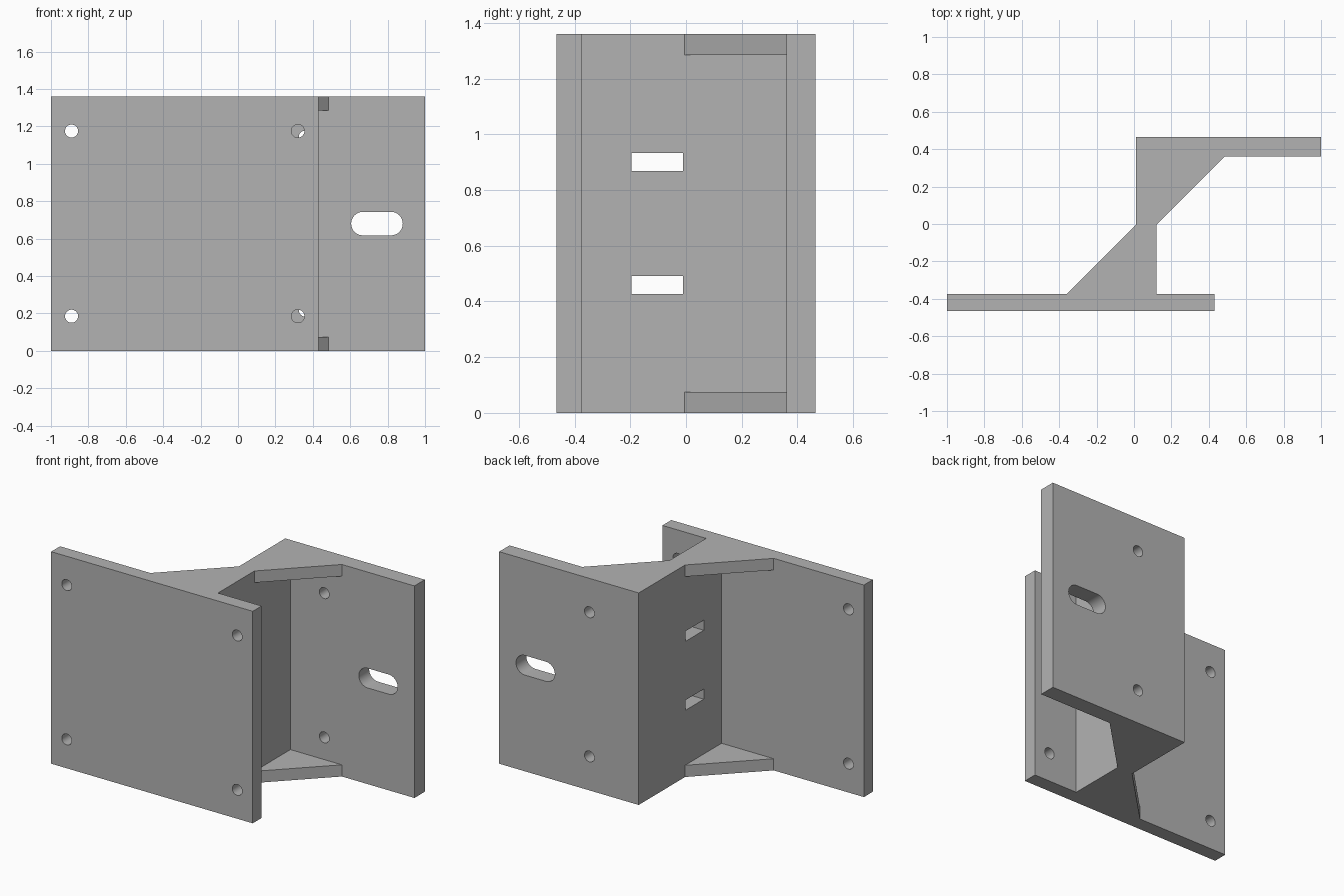
import bpy
import bmesh
from math import cos, sin, pi
from mathutils import Matrix

cube = bpy.data.objects.get("Cube")
if cube:
    bpy.data.objects.remove(cube, do_unlink=True)

HEIGHT = 1.36
MID = HEIGHT / 2
GUSSET = 0.075                       # gusset thickness
FRONT, FRONT_IN = -0.465, -0.375     # front plate faces in y
BACK_IN, BACK = 0.36, 0.465          # back plate faces in y
WEB_L, WEB_R = 0.01, 0.12            # web faces in x

grey = bpy.data.materials.new("plain grey")
grey.use_nodes = True
COLOR = (0.45, 0.45, 0.45, 1)
grey.diffuse_color = COLOR
grey.node_tree.nodes["Principled BSDF"].inputs["Base Color"].default_value = COLOR


def prism(name, outline, low, high, turn=None):
    """Extrude a 2D outline from low to high, optionally turned."""
    bm = bmesh.new()
    face = bm.faces.new([bm.verts.new((x, y, low)) for x, y in outline])
    top = bmesh.ops.extrude_face_region(bm, geom=[face])["geom"]
    bmesh.ops.translate(bm, vec=(0, 0, high - low),
                        verts=[v for v in top if isinstance(v, bmesh.types.BMVert)])
    if turn:
        bm.transform(turn)
    bmesh.ops.recalc_face_normals(bm, faces=bm.faces)
    mesh = bpy.data.meshes.new(name)
    bm.to_mesh(mesh)
    bm.free()
    mesh.materials.append(grey)
    obj = bpy.data.objects.new(name, mesh)
    bpy.context.collection.objects.link(obj)
    return obj


def combine(target, tool, operation):
    """Apply a boolean and discard the tool."""
    mod = target.modifiers.new(tool.name, "BOOLEAN")
    mod.operation, mod.object, mod.solver = operation, tool, "EXACT"
    bpy.context.view_layer.objects.active = target
    bpy.ops.object.modifier_apply(modifier=mod.name)
    bpy.data.objects.remove(tool, do_unlink=True)


def slot(x, z, radius, half=0, steps=16):
    """Round hole, or a rounded slot when half is above zero."""
    points = []
    for side in (1, -1):
        for i in range(steps + (half > 0)):
            a = pi * i / steps - side * pi / 2
            points.append((x + side * half + radius * cos(a), z + radius * sin(a)))
    return points


# Z-shaped body: front plate, web and back plate in one section
body = prism("bracket_body", [
    (-1, FRONT), (0.43, FRONT), (0.43, FRONT_IN), (WEB_R, FRONT_IN),
    (WEB_R, BACK_IN), (1, BACK_IN), (1, BACK), (WEB_L, BACK),
    (WEB_L, FRONT_IN), (-1, FRONT_IN)], 0, HEIGHT)

# Triangular gussets at the top and bottom, sunk into the body
core = (WEB_L + WEB_R) / 2
front_tri = [(WEB_L, -0.005), (-0.36, FRONT_IN), (-0.36, -0.42), (core, -0.42), (core, -0.005)]
back_tri = [(WEB_R, -0.005), (0.485, BACK_IN), (0.485, 0.41), (core, 0.41), (core, -0.005)]
for low in (0, HEIGHT - GUSSET):
    for name, outline in (("front_gusset", front_tri), ("back_gusset", back_tri)):
        combine(body, prism(name, outline, low, low + GUSSET), "UNION")

# Bolt holes and the long slot run through the plates along y
along_y = Matrix.Rotation(pi / 2, 4, "X")
for side in (-1, 1):
    for x in (-0.89, 0.32):
        hole = slot(x, MID + side * 0.495, 0.035)
        combine(body, prism("front_hole", hole, 0.43 - 0.1, 0.6, along_y), "DIFFERENCE")
    hole = slot(0.36, MID + side * 0.4625, 0.035)
    combine(body, prism("back_hole", hole, -0.6, -0.3, along_y), "DIFFERENCE")
long_slot = slot(0.743, MID, 0.063, 0.075)
combine(body, prism("long_slot", long_slot, -0.6, -0.3, along_y), "DIFFERENCE")

# Two rectangular windows through the web
for z in (MID - 0.221, MID + 0.221):
    window = [(-0.1, -0.195), (0.2, -0.195), (0.2, -0.01), (-0.1, -0.01)]
    combine(body, prism("web_window", window, z - 0.0325, z + 0.0325), "DIFFERENCE")

# Smooth only the hole walls
bpy.ops.object.select_all(action="DESELECT")
body.select_set(True)
bpy.context.view_layer.objects.active = body
bpy.ops.object.shade_smooth_by_angle(angle=pi / 6)
